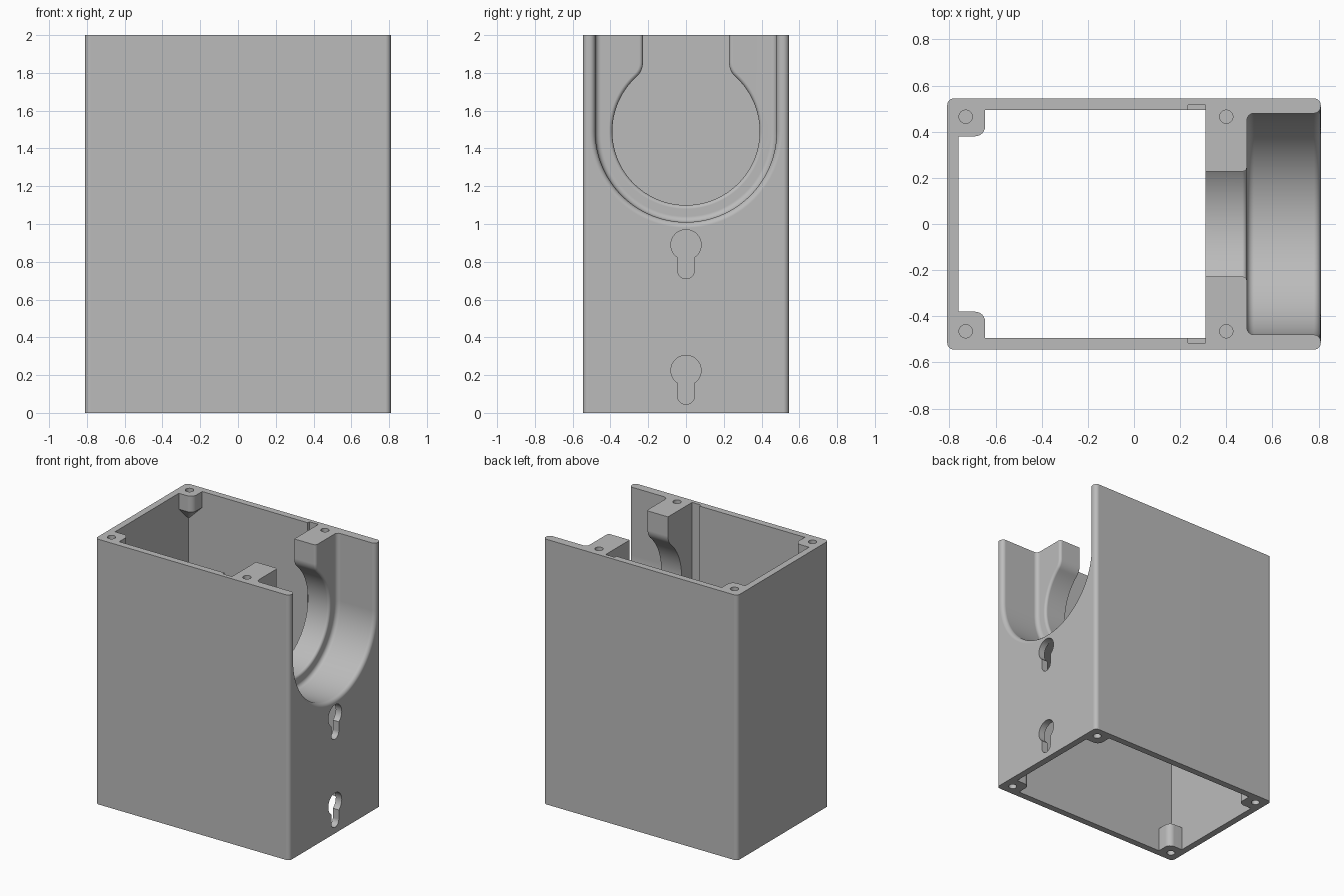
import bpy, bmesh
from math import sin, cos, pi, sqrt, atan2

cube = bpy.data.objects.get("Cube")
if cube:
    bpy.data.objects.remove(cube, do_unlink=True)

grey = bpy.data.materials.new("plain grey")
grey.use_nodes = True
colour = (0.5, 0.5, 0.5, 1)
grey.diffuse_color = colour
grey.node_tree.nodes["Principled BSDF"].inputs["Base Color"].default_value = colour


def arc(cx, cy, r, start, end, n):
    return [(cx + r * cos(start + (end - start) * i / n),
             cy + r * sin(start + (end - start) * i / n)) for i in range(n + 1)]


def loft(name, sections, axis="z"):
    """Closed skin through (position, profile) sections along x or z."""
    bm = bmesh.new()
    rings = [[bm.verts.new((p, a, b) if axis == "x" else (a, b, p)) for a, b in prof]
             for p, prof in sections]
    n = len(rings[0])
    for lo, hi in zip(rings, rings[1:]):
        for i in range(n):
            j = (i + 1) % n
            bm.faces.new((lo[i], lo[j], hi[j], hi[i]))
    bm.faces.new(rings[0])
    bm.faces.new(rings[-1])
    bmesh.ops.recalc_face_normals(bm, faces=bm.faces)
    mesh = bpy.data.meshes.new(name)
    bm.to_mesh(mesh)
    bm.free()
    mesh.materials.append(grey)
    obj = bpy.data.objects.new(name, mesh)
    bpy.context.collection.objects.link(obj)
    return obj


def box(name, x0, x1, y0, y1, z0, z1):
    prof = [(x0, y0), (x1, y0), (x1, y1), (x0, y1)]
    return loft(name, [(z0, prof), (z1, prof)])


def combine(target, tool, operation="DIFFERENCE"):
    tool.hide_render = True
    mod = target.modifiers.new("combine", "BOOLEAN")
    mod.operation, mod.object, mod.solver = operation, tool, "EXACT"
    bpy.context.view_layer.objects.active = target
    bpy.ops.object.modifier_apply(modifier=mod.name)
    bpy.data.objects.remove(tool, do_unlink=True)


# Outer body with rounded upright edges
W, D, H, R, T = 0.81, 0.545, 2.0, 0.03, 0.05
outline = []
for k, (sx, sy) in enumerate([(1, 1), (-1, 1), (-1, -1), (1, -1)]):
    outline += arc(sx * (W - R), sy * (D - R), R, k * pi / 2, (k + 1) * pi / 2, 6)
body = loft("housing", [(0, outline), (H, outline)])

# Hollow: open shaft, plus the space under the cradle
X_IN, Y_IN, BACK, UNDER = W - T, D - T, 0.31, 0.97
combine(body, box("shaft", -X_IN, BACK, -Y_IN, Y_IN, -0.1, H + 0.1))
combine(body, box("lower_space", BACK - 0.1, X_IN, -Y_IN, Y_IN, -0.1, UNDER))

# Panel grooves in the side walls
for s in (1, -1):
    a, b = sorted((s * 0.4, s * 0.515))
    combine(body, box("groove", 0.235, BACK, a, b, UNDER, H + 0.1))

# Cradle: wide U channel with rounded floor corner and lip
ZC, TOP, F = 1.49, H + 0.1, 0.03


def channel(r):
    return [(-r, TOP)] + arc(0, ZC, r, pi, 2 * pi, 64) + [(r, TOP)]


quarter = [i * pi / 12 for i in range(7)]
sections = [(0.49 + F * (1 - cos(t)), channel(0.45 + F * sin(t))) for t in quarter]
sections += [(W - F + F * sin(t), channel(0.48 + F * (1 - cos(t)))) for t in quarter]
sections.append((W + 0.05, channel(0.51)))
combine(body, loft("channel", sections, "x"))


# Cradle: round opening with a narrower rounded neck
def throat(o):
    r, w, f = 0.39 + o, 0.228 + o, 0.1 - o
    cy = w + f
    cz = sqrt((r + f) ** 2 - cy ** 2)
    a = atan2(cz, cy)
    right = arc(0, ZC, r, -pi / 2, a, 40)
    right += arc(cy, ZC + cz, f, a + pi, pi, 10)[1:] + [(w, TOP)]
    return right + [(-y, z) for y, z in reversed(right[1:])]


E = 0.02
sections = [(BACK - 0.05, throat(0))]
sections += [(0.49 - E + E * sin(t), throat(E * (1 - cos(t)))) for t in quarter]
sections.append((0.53, throat(E)))
combine(body, loft("throat", sections, "x"))


# Corner screw posts: tapered at the top, flat at the bottom
def post_profile(sx, sy, scale=1.0):
    ox, oy, size, r = W - 0.03, D - 0.03, 0.135, 0.045
    pts = [(0, 0), (size, 0)] + arc(size - r, size - r, r, 0, pi / 2, 6) + [(0, size)]
    return [(sx * (ox - a * scale), sy * (oy - b * scale)) for a, b in pts]


for sy in (1, -1):
    full, tip = post_profile(-1, sy), post_profile(-1, sy, 0.1)
    combine(body, loft("top_post", [(1.76, tip), (1.88, full), (H, full)]), "UNION")
    for sx in (1, -1):
        foot = post_profile(sx, sy)
        combine(body, loft("bottom_post", [(0, foot), (0.18, foot)]), "UNION")


# Blind screw holes
def screw_hole(x, y, z0, z1):
    prof = arc(x, y, 0.029, 0, 2 * pi, 24)[:-1]
    combine(body, loft("screw_hole", [(z0, prof), (z1, prof)]))


for sy in (1, -1):
    for x in (-0.73, 0.4):
        screw_hole(x, sy * 0.465, H - 0.11, H + 0.1)
    for x in (-0.73, 0.73):
        screw_hole(x, sy * 0.465, -0.1, 0.11)

# Keyhole hanging slots through the right wall
for zc in (0.89, 0.225):
    r, w = 0.08, 0.045
    a = atan2(-sqrt(r * r - w * w), w)
    prof = arc(0, zc, r, a, pi - a, 36) + arc(0, zc - 0.135, w, pi, 2 * pi, 14)
    combine(body, loft("keyhole", [(X_IN - 0.03, prof), (W + 0.1, prof)], "x"))

# Smooth curves, crisp corners
bpy.ops.object.select_all(action="DESELECT")
body.select_set(True)
bpy.context.view_layer.objects.active = body
bpy.ops.object.shade_smooth_by_angle(angle=pi / 6)
weighted = body.modifiers.new("even_shading", "WEIGHTED_NORMAL")
weighted.keep_sharp = True
